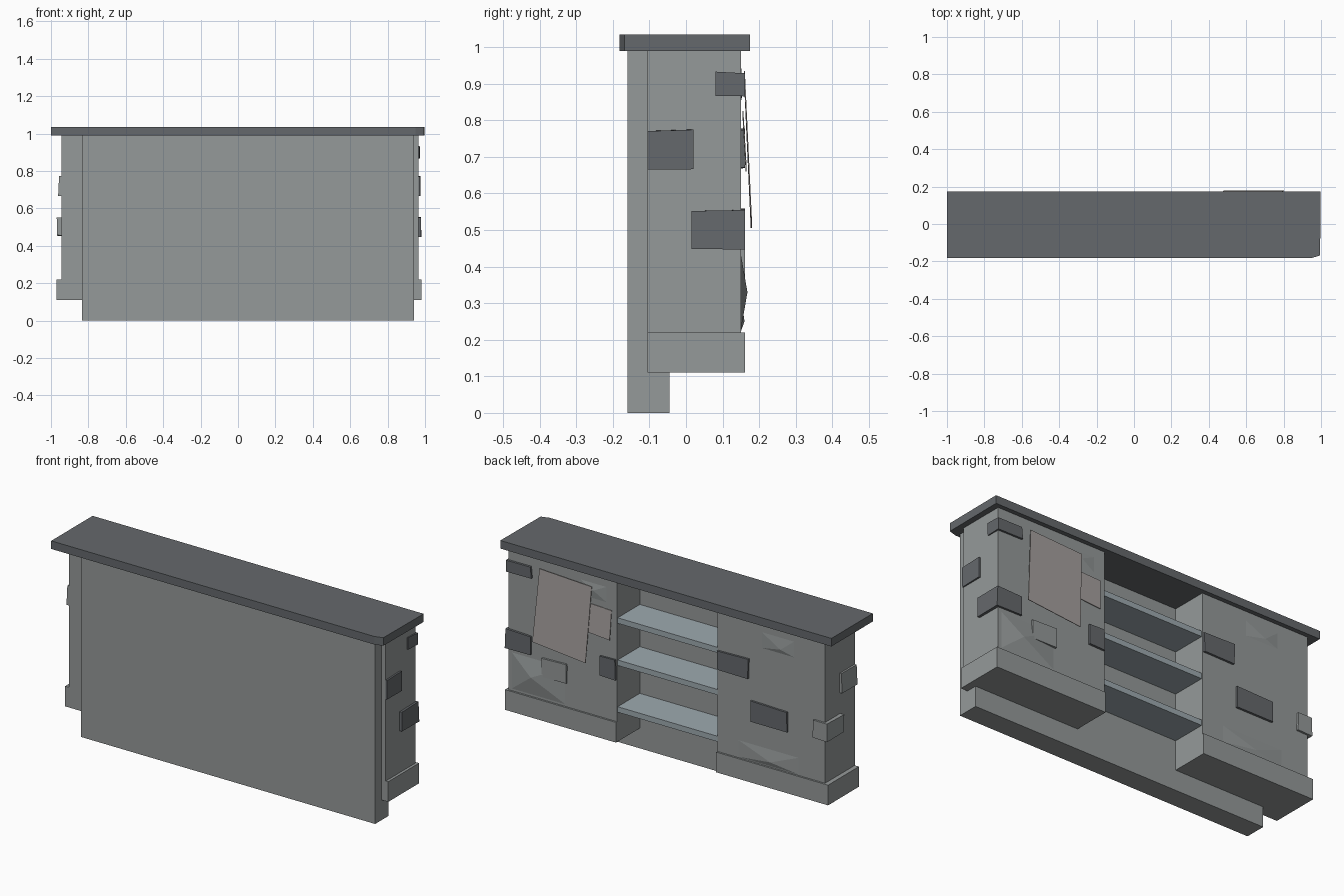
import bpy, bmesh, random
from mathutils import Vector

if "Cube" in bpy.data.objects:
    bpy.data.objects.remove(bpy.data.objects["Cube"])

random.seed(4)


def material(name, rgb):
    m = bpy.data.materials.new(name)
    m.diffuse_color = (*rgb, 1)
    m.use_nodes = True
    m.node_tree.nodes["Principled BSDF"].inputs["Base Color"].default_value = m.diffuse_color
    return m


STONE = material("grey_stone", (0.30, 0.32, 0.32))
DARK = material("dark_stone", (0.13, 0.14, 0.15))
SHELF = material("blue_grey_shelf", (0.34, 0.40, 0.43))
PAPER = material("paper", (0.38, 0.35, 0.34))


def finish(name, bm, mat):
    bmesh.ops.recalc_face_normals(bm, faces=bm.faces)
    me = bpy.data.meshes.new(name)
    bm.to_mesh(me)
    bm.free()
    me.materials.append(mat)
    ob = bpy.data.objects.new(name, me)
    bpy.context.collection.objects.link(ob)
    return ob


def box(name, x, y, z, mat, jitter=0.0, inset=()):
    """Box from ranges; jitter makes a rough stone, keeping its extents."""
    bm = bmesh.new()
    bmesh.ops.create_cube(bm, size=1)
    for v in bm.verts:
        sign = v.co.copy()
        v.co = Vector([(r[0] + r[1]) / 2 + s * (r[1] - r[0])
                       for r, s in zip((x, y, z), sign)])
        if jitter:
            v.co.x -= sign.x * 2 * random.uniform(0, jitter)
            v.co.z -= sign.z * 2 * random.uniform(0, jitter)
    return finish(name, bm, mat)


def extrude(name, outline, offset, mat):
    """Solid made from a planar outline pushed along an offset."""
    bm = bmesh.new()
    face = bm.faces.new([bm.verts.new(p) for p in outline])
    new = bmesh.ops.extrude_face_region(bm, geom=[face])["geom"]
    bmesh.ops.translate(bm, vec=offset,
                        verts=[g for g in new if isinstance(g, bmesh.types.BMVert)])
    return finish(name, bm, mat)


def lump(name, x, z, apex, y=0.149):
    """Shallow faceted bulge on the back face of a pedestal."""
    bm = bmesh.new()
    base = [bm.verts.new((a, y, b)) for a, b in
            ((x[0], z[0]), (x[1], z[0]), (x[1], z[1]), (x[0], z[1]))]
    tip = bm.verts.new(apex)
    for i in range(4):
        bm.faces.new((base[i], base[(i + 1) % 4], tip))
    bm.faces.new(base)
    return finish(name, bm, STONE)


# Counter top with a chipped front right corner
extrude("counter_top",
        [(-1, -0.182, 0.99), (0.95, -0.182, 0.99), (0.995, -0.168, 0.99),
         (0.998, 0.175, 0.99), (-1, 0.175, 0.99)], (0, 0, 0.044), DARK)

# Front wall
box("front_wall", (-0.835, 0.94), (-0.16, -0.045), (0, 0.99), STONE)

# Two pedestals with plinths
for side, body, plinth in (("left", (-0.945, -0.295), (-0.97, -0.295)),
                           ("right", (0.31, 0.965), (0.31, 0.98))):
    box(side + "_pedestal", body, (-0.105, 0.151), (0.11, 0.99), STONE)
    box(side + "_plinth", plinth, (-0.105, 0.161), (0.11, 0.22), STONE)

# Shelves between the pedestals
for i, z in enumerate((0.30, 0.555, 0.785)):
    box(f"shelf_{i + 1}", (-0.295, 0.31), (-0.045, 0.146), (z - 0.03, z), SHELF)

# Protruding stones: x range, y range, z range, material
stones = [
    ((0.82, 0.975), (0.08, 0.162), (0.865, 0.935), DARK),
    ((0.90, 0.978), (-0.105, 0.02), (0.665, 0.775), DARK),
    ((0.82, 0.982), (0.015, 0.162), (0.445, 0.555), DARK),
    ((0.31, 0.41), (0.10, 0.162), (0.445, 0.56), DARK),
    ((-0.49, -0.295), (0.10, 0.162), (0.665, 0.78), DARK),
    ((-0.725, -0.50), (0.10, 0.162), (0.435, 0.555), DARK),
    ((-0.962, -0.90), (-0.105, 0.025), (0.665, 0.775), STONE),
    ((-0.97, -0.875), (0.02, 0.162), (0.45, 0.555), STONE),
    ((0.61, 0.765), (0.10, 0.162), (0.345, 0.455), STONE),
]
for i, (x, y, z, mat) in enumerate(stones):
    box(f"stone_{i + 1}", x, y, z, mat, 0.007)

# Worn facets on the back faces
lump("right_low_bulge", (0.60, 0.96), (0.22, 0.44), (0.82, 0.168, 0.33))
lump("right_high_bulge", (0.35, 0.56), (0.84, 0.95), (0.45, 0.157, 0.90))
lump("left_high_bulge", (-0.78, -0.53), (0.85, 0.96), (-0.68, 0.158, 0.88))
lump("left_low_bulge", (-0.82, -0.38), (0.22, 0.33), (-0.62, 0.160, 0.25))

# Paper sheets hanging on the right pedestal
extrude("large_sheet", [(0.772, 0.158, 0.935), (0.457, 0.158, 0.92),
                        (0.481, 0.177, 0.505), (0.802, 0.177, 0.535)],
        (0, 0.003, 0), PAPER)
extrude("small_sheet", [(0.47, 0.154, 0.825), (0.34, 0.154, 0.82),
                        (0.345, 0.163, 0.66), (0.48, 0.163, 0.67)],
        (0, 0.003, 0), PAPER)
